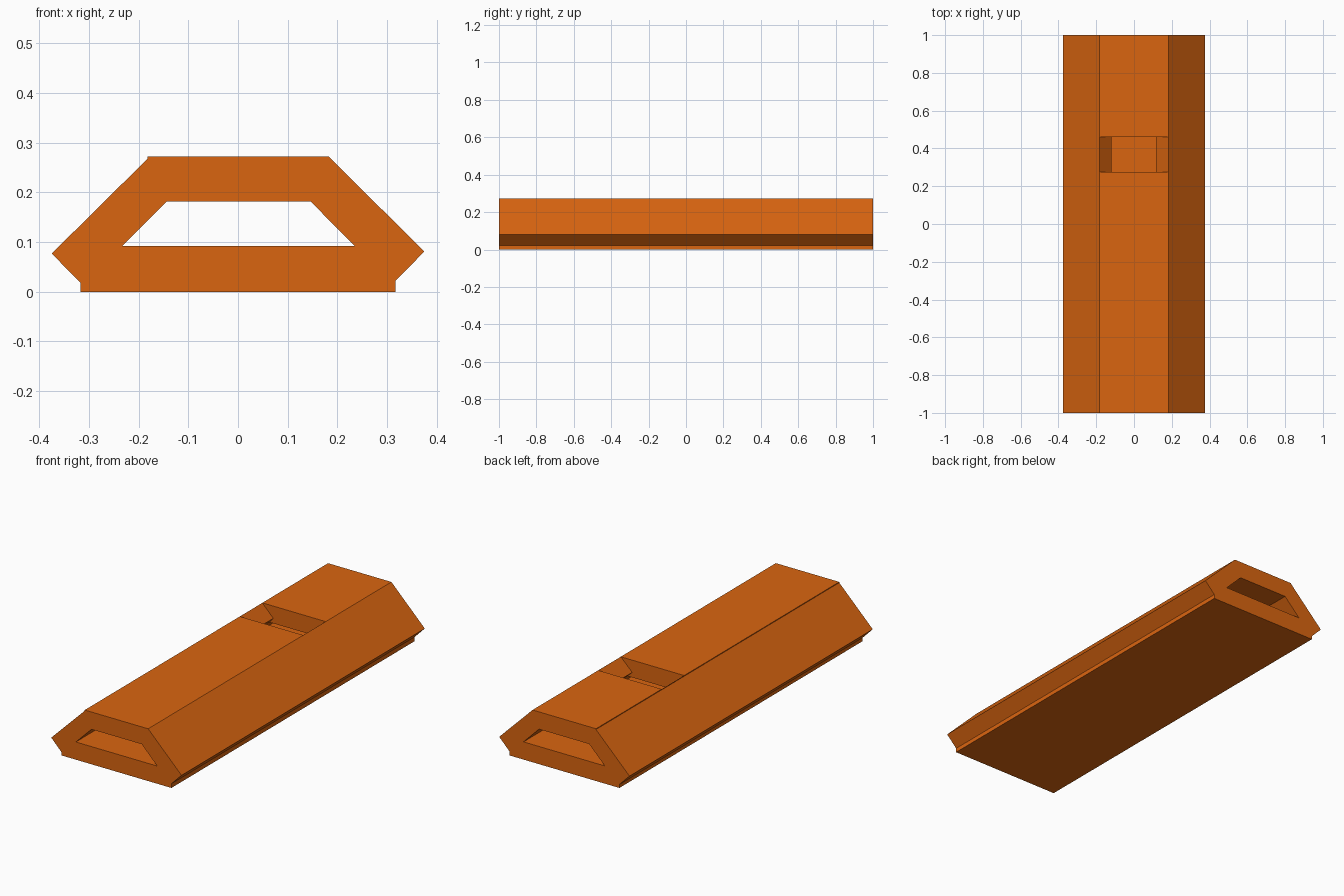
import bpy
import bmesh

cube = bpy.data.objects.get("Cube")
if cube:
    bpy.data.objects.remove(cube, do_unlink=True)

orange = bpy.data.materials.new("orange plastic")
orange.use_nodes = True
colour = (0.70, 0.13, 0.005, 1)
orange.diffuse_color = colour
orange.node_tree.nodes["Principled BSDF"].inputs["Base Color"].default_value = colour


def prism(name, profile, y0, y1):
    """Extrude an x-z profile along y."""
    bm = bmesh.new()
    face = bm.faces.new([bm.verts.new((x, y0, z)) for x, z in profile])
    out = bmesh.ops.extrude_face_region(bm, geom=[face])
    moved = [v for v in out["geom"] if isinstance(v, bmesh.types.BMVert)]
    bmesh.ops.translate(bm, verts=moved, vec=(0, y1 - y0, 0))
    bmesh.ops.recalc_face_normals(bm, faces=bm.faces)
    mesh = bpy.data.meshes.new(name)
    bm.to_mesh(mesh)
    bm.free()
    mesh.materials.append(orange)
    obj = bpy.data.objects.new(name, mesh)
    bpy.context.collection.objects.link(obj)
    return obj


def cut(target, cutter):
    """Subtract the cutter, then discard it."""
    cutter.hide_render = True
    mod = target.modifiers.new("cut", "BOOLEAN")
    mod.operation = "DIFFERENCE"
    mod.solver = "EXACT"
    mod.object = cutter
    bpy.context.view_layer.objects.active = target
    bpy.ops.object.modifier_apply(modifier=mod.name)
    bpy.data.objects.remove(cutter, do_unlink=True)


# Long body with sloping shoulders, undercut sides and a tiny ledge on the left
body = prism("rail_body", [
    (-.317, 0), (.317, 0), (.317, .022), (.375, .081), (.183, .272),
    (-.182, .272), (-.182, .268), (-.375, .077), (-.317, .018)], -1, 1)

# Trapezoid channel running the full length
cut(body, prism("channel_cutter", [
    (-.233, .092), (.235, .092), (.146, .182), (-.143, .182)], -1.1, 1.1))

# Top window: narrows to a waist, then widens into the channel
cut(body, prism("window_cutter", [
    (-.202, .292), (.203, .292), (.117, .208), (.145, .181),
    (.1, .15), (-.1, .15), (-.142, .181), (-.119, .208)], .275, .46))
